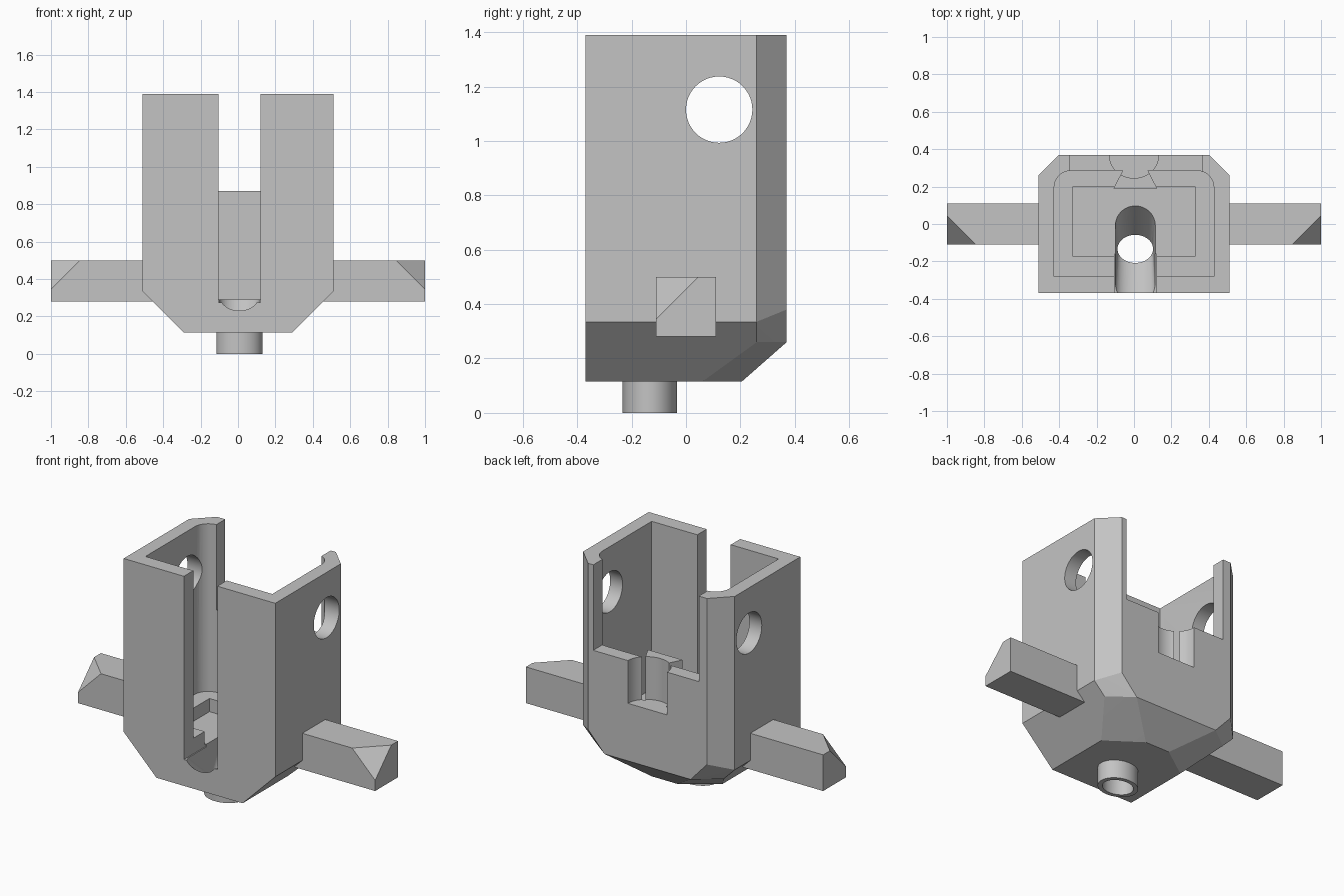
import bpy, bmesh, math

cube = bpy.data.objects.get("Cube")
if cube:
    bpy.data.objects.remove(cube)

grey = bpy.data.materials.new("plain_grey")
grey.use_nodes = True
grey.diffuse_color = (0.55, 0.55, 0.55, 1)
grey.node_tree.nodes["Principled BSDF"].inputs["Base Color"].default_value = (0.55, 0.55, 0.55, 1)


def hull(name, points):
    """Convex solid around the given points."""
    bm = bmesh.new()
    for p in points:
        bm.verts.new(p)
    bmesh.ops.remove_doubles(bm, verts=bm.verts[:], dist=1e-5)
    out = bmesh.ops.convex_hull(bm, input=bm.verts[:])
    loose = [v for v in bm.verts if not v.link_faces]
    bmesh.ops.delete(bm, geom=loose, context='VERTS')
    bmesh.ops.dissolve_limit(bm, angle_limit=0.01, verts=bm.verts[:], edges=bm.edges[:])
    bmesh.ops.recalc_face_normals(bm, faces=bm.faces[:])
    mesh = bpy.data.meshes.new(name)
    bm.to_mesh(mesh)
    bm.free()
    mesh.materials.append(grey)
    ob = bpy.data.objects.new(name, mesh)
    bpy.context.scene.collection.objects.link(ob)
    return ob


def prism(name, outline, z0, z1):
    return hull(name, [(x, y, z) for x, y in outline for z in (z0, z1)])


def box(name, x0, x1, y0, y1, z0, z1):
    return prism(name, [(x, y) for x in (x0, x1) for y in (y0, y1)], z0, z1)


def ellipse(cx, cy, rx, ry, n=48):
    return [(cx + rx * math.cos(math.tau * i / n), cy + ry * math.sin(math.tau * i / n))
            for i in range(n)]


def combine(target, tool, operation):
    """Apply a boolean and discard the tool."""
    mod = target.modifiers.new(operation, 'BOOLEAN')
    mod.operation = operation
    mod.solver = 'EXACT'
    mod.object = tool
    bpy.context.view_layer.objects.active = target
    bpy.ops.object.modifier_apply(modifier=mod.name)
    bpy.data.objects.remove(tool)


MID = 0.007          # slot, column and spout sit slightly off centre
TOP, BASE, FRONT, BACK = 1.39, 0.115, -0.37, 0.37
SPOUT_Y = -0.133

# Housing: chamfered back corners and a tapered base
half = [(0.51, FRONT, TOP), (0.51, 0.26, TOP), (0.40, BACK, TOP),
        (0.51, FRONT, 0.335), (0.51, 0.26, 0.335), (0.40, BACK, 0.38),
        (0.435, 0.26, 0.26), (0.29, BACK, 0.26),
        (0.29, FRONT, BASE), (0.29, 0.06, BASE), (0.085, 0.205, BASE)]
housing = hull("housing", [(s * x, y, z) for s in (-1, 1) for x, y, z in half])

# Side arms with one bevelled tip corner each
for s in (-1, 1):
    arm = [(0.43, y, z) for y in (-0.11, 0.11) for z in (0.28, 0.5)]
    arm += [(1, 0.11, 0.28), (1, 0.11, 0.5), (1, -0.11, 0.28),
            (1, -0.11, 0.345), (0.845, -0.11, 0.5), (1, 0.045, 0.5)]
    combine(housing, hull("side_arm", [(s * x, y, z) for x, y, z in arm]), 'UNION')

# Spout under the base
combine(housing, prism("spout", ellipse(MID, SPOUT_Y, 0.123, 0.1), 0, 0.16), 'UNION')

# Main cavity, rounded at the back corners
cavity = [(-0.427, -0.28), (0.427, -0.28)]
for s in (-1, 1):
    for i in range(9):
        a = math.pi / 2 * i / 8
        cavity.append((s * (0.337 + 0.09 * math.cos(a)), 0.195 + 0.09 * math.sin(a)))
combine(housing, prism("cavity", cavity, 0.37, 1.6), 'DIFFERENCE')

# Floor recess, front slot and wide back opening
combine(housing, box("recess", -0.33, 0.33, -0.17, 0.197, 0.29, 0.5), 'DIFFERENCE')
combine(housing, box("slot", -0.105, 0.12, -0.5, -0.16, 0.275, 1.6), 'DIFFERENCE')
combine(housing, box("opening", -0.345, 0.365, 0.24, 0.5, 0.87, 1.6), 'DIFFERENCE')

# Flared column on the inside of the back wall
column = [(MID - 0.06, 0.3), (MID + 0.06, 0.3), (MID + 0.117, 0.19), (MID - 0.117, 0.19)]
combine(housing, prism("column", column, 0.25, 0.87), 'UNION')

# Round pocket in the back wall
combine(housing, prism("pocket", ellipse(0, BACK, 0.132, 0.125), 0.61, 1.2), 'DIFFERENCE')

# Funnel from the floor down through the spout
funnel = [(x, y, 0.1) for x, y in ellipse(MID, SPOUT_Y, 0.095, 0.075)]
for cy in (0.005, -0.36):
    funnel += [(x, y, 0.31) for x, y in ellipse(MID, cy, 0.108, 0.108)]
combine(housing, hull("funnel", funnel), 'DIFFERENCE')
combine(housing, prism("bore", ellipse(MID, SPOUT_Y, 0.0951, 0.0751), -0.1, 0.13), 'DIFFERENCE')

# Cross holes through both side walls
cross = [(x, y, z) for y, z in ellipse(0.122, 1.115, 0.122, 0.122) for x in (-0.7, 0.7)]
combine(housing, hull("cross_hole", cross), 'DIFFERENCE')

# Smooth only the round surfaces
bpy.ops.object.select_all(action='DESELECT')
housing.select_set(True)
bpy.context.view_layer.objects.active = housing
bpy.ops.object.shade_smooth_by_angle(angle=math.radians(20))
